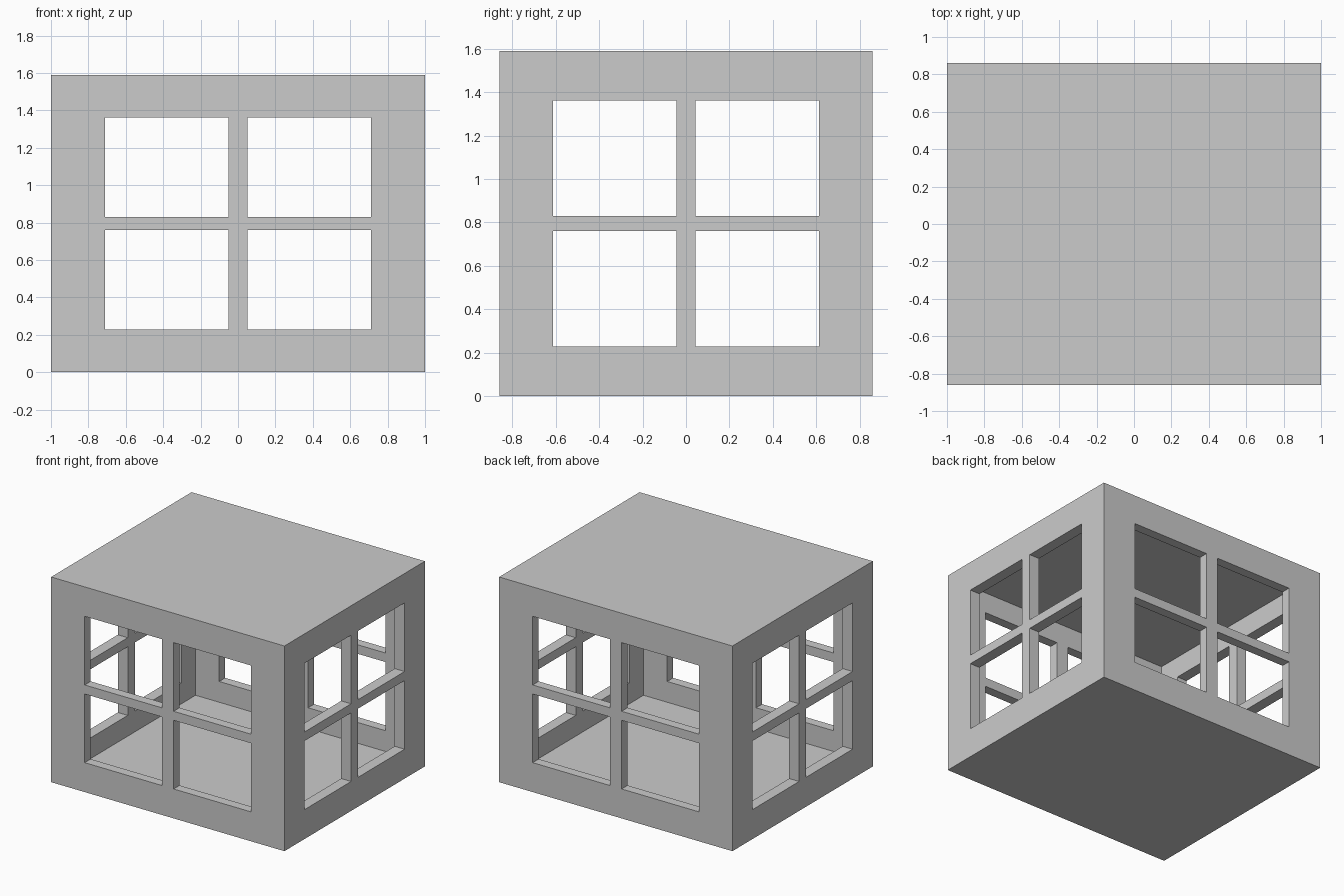
import bpy

if "Cube" in bpy.data.objects:
    bpy.data.objects.remove(bpy.data.objects["Cube"])

HX, HY, H = 1.0, 0.86, 1.59          # half width, half depth, height
TX, TY, TZ = 0.085, 0.073, 0.067     # wall and slab thicknesses


def box(name, x0, x1, y0, y1, z0, z1):
    bpy.ops.mesh.primitive_cube_add(size=1, location=((x0 + x1) / 2, (y0 + y1) / 2, (z0 + z1) / 2))
    ob = bpy.context.object
    ob.name = name
    ob.scale = (x1 - x0, y1 - y0, z1 - z0)
    bpy.ops.object.transform_apply(location=True, rotation=False, scale=True)
    return ob


def cut(target, cutter):
    mod = target.modifiers.new("cut", 'BOOLEAN')
    mod.operation = 'DIFFERENCE'
    mod.solver = 'EXACT'
    mod.object = cutter
    bpy.context.view_layer.objects.active = target
    bpy.ops.object.modifier_apply(modifier=mod.name)
    bpy.data.objects.remove(cutter, do_unlink=True)


# Outer shell, hollowed into a room
shell = box("window_box", -HX, HX, -HY, HY, 0, H)
cut(shell, box("cavity", -HX + TX, HX - TX, -HY + TY, HY - TY, TZ, H - TZ))

# Four panes per wall, each cut straight through both opposite walls
for z0, z1 in ((0.228, 0.76), (0.83, 1.362)):
    for a, b in ((-0.712, -0.05), (0.05, 0.712)):
        cut(shell, box("front_back_pane", a, b, -2, 2, z0, z1))
    for a, b in ((-0.612, -0.043), (0.043, 0.612)):
        cut(shell, box("side_pane", -2, 2, a, b, z0, z1))
